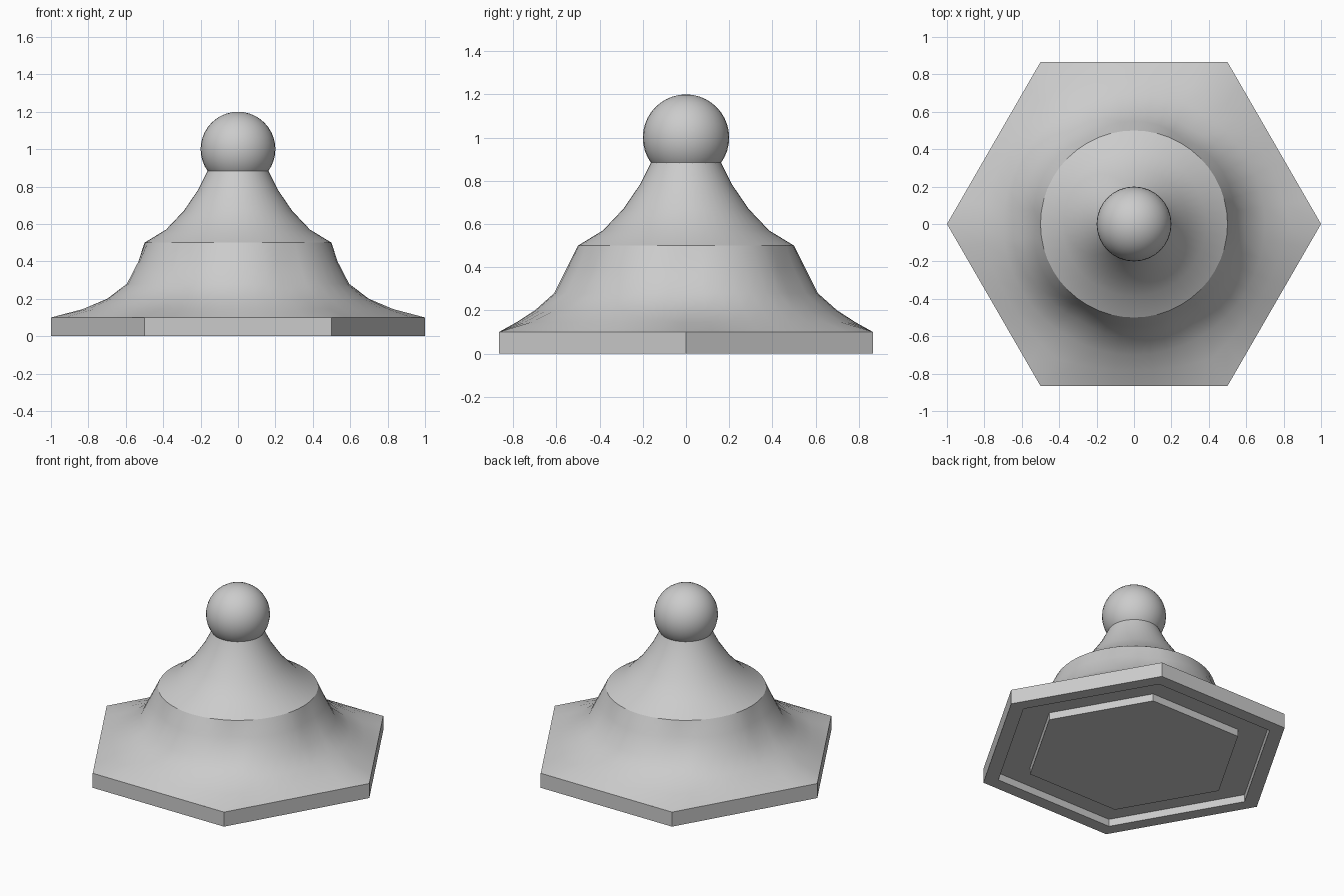
import bpy, bmesh
from math import sin, cos, pi, radians

if "Cube" in bpy.data.objects:
    bpy.data.objects.remove(bpy.data.objects["Cube"], do_unlink=True)

grey = bpy.data.materials.new("light_grey")
grey.use_nodes = True
grey.diffuse_color = (0.6, 0.6, 0.6, 1)
grey.node_tree.nodes["Principled BSDF"].inputs["Base Color"].default_value = (0.6, 0.6, 0.6, 1)

FLAT = cos(pi / 6)  # apothem of the unit hexagon


def loft(name, rings, sides, smooth, cap_end=False):
    """Skin stacked rings (height, radius at flats, radius at corners)."""
    bm = bmesh.new()
    loops = []
    for z, flat, corner in rings:
        loop = []
        for i in range(sides):
            a = 2 * pi * i / sides
            hexagon = FLAT / cos(a % (pi / 3) - pi / 6)
            t = (hexagon - FLAT) / (1 - FLAT)
            r = flat + (corner - flat) * t
            loop.append(bm.verts.new((r * cos(a), r * sin(a), z)))
        loops.append(loop)
    for low, high in zip(loops, loops[1:]):
        for i in range(sides):
            j = (i + 1) % sides
            bm.faces.new((low[i], low[j], high[j], high[i]))
    if cap_end:
        bm.faces.new(loops[-1])
    # rings given top-down need their faces turned outward
    if rings[0][0] > rings[1][0]:
        bmesh.ops.reverse_faces(bm, faces=bm.faces[:])
    mesh = bpy.data.meshes.new(name)
    bm.to_mesh(mesh)
    bm.free()
    obj = bpy.data.objects.new(name, mesh)
    bpy.context.collection.objects.link(obj)
    mesh.materials.append(grey)
    for p in mesh.polygons:
        p.use_smooth = smooth
    return obj


# Hexagonal base plate with a groove running round its underside
plate = [(0.1, 1), (0, 1), (0, 0.9), (0.05, 0.9), (0.05, 0.69), (0, 0.69)]
loft("base_plate", [(z, r * FLAT, r) for z, r in plate], 6, False, cap_end=True)

# Concave skirt blending the hexagon into a circle
loft("lower_skirt", [(0.1, FLAT, 1), (0.145, 0.785, 0.83), (0.2, 0.7, 0.7),
                     (0.28, 0.61, 0.59), (0.4, 0.55, 0.525), (0.5, 0.5, 0.5)], 48, True)

# Concave round neck, ending just inside the ball
neck = [(0.5, 0.5), (0.57, 0.385), (0.67, 0.29), (0.78, 0.215), (0.885, 0.162), (0.92, 0.15)]
loft("upper_neck", [(z, r, r) for z, r in neck], 48, True)

# Ball finial
bpy.ops.mesh.primitive_uv_sphere_add(segments=32, ring_count=20, radius=0.2, location=(0, 0, 1))
ball = bpy.context.object
ball.name = "ball_finial"
ball.data.materials.append(grey)
bpy.ops.object.shade_smooth_by_angle(angle=radians(30))
